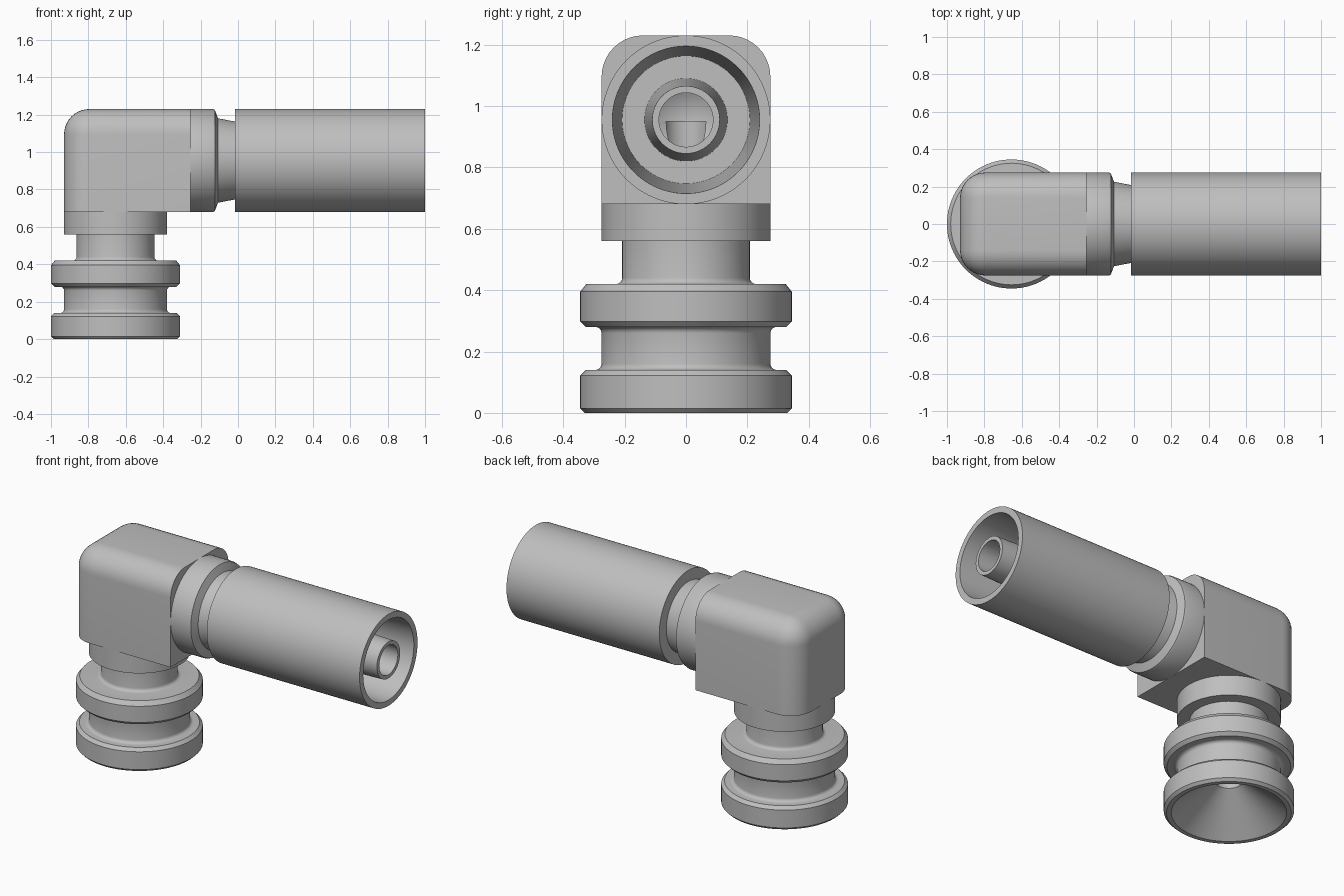
import bpy, bmesh, math
from mathutils import Matrix, Vector

cube = bpy.data.objects.get("Cube")
if cube:
    bpy.data.objects.remove(cube, do_unlink=True)

grey = bpy.data.materials.new("light grey")
grey.use_nodes = True
colour = (0.52, 0.52, 0.52, 1)
grey.diffuse_color = colour
grey.node_tree.nodes["Principled BSDF"].inputs["Base Color"].default_value = colour

AXIS_X, AXIS_Z = -0.655, 0.955        # stem centre line, barrel centre line
UPRIGHT = Matrix.Translation((AXIS_X, 0, 0))
SIDEWAYS = Matrix.Translation((0, 0, AXIS_Z)) @ Matrix.Rotation(math.pi / 2, 4, 'Y')


def finish(bm, name):
    bmesh.ops.recalc_face_normals(bm, faces=bm.faces)
    mesh = bpy.data.meshes.new(name)
    bm.to_mesh(mesh)
    bm.free()
    mesh.materials.append(grey)
    ob = bpy.data.objects.new(name, mesh)
    bpy.context.collection.objects.link(ob)
    return ob


def smooth(ob):
    bpy.ops.object.select_all(action='DESELECT')
    bpy.context.view_layer.objects.active = ob
    ob.select_set(True)
    bpy.ops.object.shade_smooth_by_angle(angle=math.radians(30))


def lathe(name, profile, place, closed=False):
    """Revolve (radius, height) points about z, then place the result."""
    bm = bmesh.new()
    verts = [bm.verts.new((r, 0, h)) for r, h in profile]
    pairs = list(zip(verts, verts[1:]))
    if closed:
        pairs.append((verts[-1], verts[0]))
    edges = [bm.edges.new(p) for p in pairs]
    bmesh.ops.spin(bm, geom=verts + edges, cent=(0, 0, 0), axis=(0, 0, 1),
                   angle=math.tau, steps=96, use_duplicate=False)
    bmesh.ops.remove_doubles(bm, verts=bm.verts, dist=1e-5)
    bm.transform(place)
    return finish(bm, name)


def fillet(r, h, size, start):
    """Quarter-round points about a centre, sweeping a quarter turn clockwise."""
    angles = [math.radians(start - 22.5 * i) for i in range(5)]
    return [(r + size * math.cos(a), h + size * math.sin(a)) for a in angles]


# Stem with two flanges and a flared mouth
F = 0.02
stem = lathe("flanged_stem", [
    (0.275, 0.68), (0.275, 0.56), (0.208, 0.56),
    *fillet(0.208 + F, 0.42 + F, F, 180)[:1],
    *fillet(0.208 + F, 0.42 + F, F, 180 + 90)[::-1][1:],
    (0.325, 0.42), (0.345, 0.395), (0.345, 0.298), (0.327, 0.28),
    *fillet(0.275 + F, 0.28 - F, F, 180)[::-1],
    *fillet(0.275 + F, 0.14 + F, F, 270)[::-1],
    (0.327, 0.14), (0.345, 0.122), (0.345, 0.015), (0.33, 0),
    (0.305, 0), (0.072, 0.19), (0.072, 0.68)], UPRIGHT)
smooth(stem)

# Collar and neck leading out of the elbow
collar = lathe("collar_and_neck", [
    (0.275, -0.255), *fillet(0.26, -0.135, 0.015, 0)[:1],
    (0.271, -0.124), (0.26, -0.12),
    *fillet(0.208 + F, -0.12 + F, F, 270)[::-1], (0.208, -0.015)], SIDEWAYS)
smooth(collar)

# Outer sleeve with tapered bore, and the tapered tube inside it
FLOOR = 0.15
sleeve = lathe("outer_sleeve", [
    (0.2, -0.015), (0.275, -0.015), (0.275, 1), (0.24, 1),
    (0.208, FLOOR), (0.135, FLOOR)], SIDEWAYS)
smooth(sleeve)
tube = lathe("inner_tube", [
    (0.135, FLOOR), (0.11, 1), (0.088, 1), (0.088, -0.255)], SIDEWAYS)
smooth(tube)

# Elbow block, rounded on top and at its closed end
low, high = Vector((-0.93, -0.275, 0.68)), Vector((-0.255, 0.275, 1.23))
bm = bmesh.new()
bmesh.ops.create_cube(bm, size=1)
for v in bm.verts:
    v.co = (low + high) / 2 + v.co * (high - low)


def is_rounded(edge):
    a, b = (v.co for v in edge.verts)
    mid = (a + b) / 2
    at_open_end = mid.x > high.x - 0.01
    at_bottom = mid.z < low.z + 0.01
    return not at_open_end and not at_bottom


bmesh.ops.bevel(bm, geom=[e for e in bm.edges if is_rounded(e)], offset=0.135,
                offset_type='OFFSET', segments=10, profile=0.5, affect='EDGES')
elbow = finish(bm, "elbow_block")

# Crossing bores drilled into the block
cutters = [
    lathe("stem_bore_cutter", [(0, 0.5), (0.072, 0.5), (0.072, 0.95), (0, 0.95)], UPRIGHT),
    lathe("barrel_bore_cutter", [(0, -0.1), (0.088, -0.1), (0.088, -0.61), (0, -0.66)], SIDEWAYS),
]
for cutter in cutters:
    cutter.hide_render = True
    cutter.hide_set(True)
    mod = elbow.modifiers.new(cutter.name, 'BOOLEAN')
    mod.operation = 'DIFFERENCE'
    mod.solver = 'EXACT'
    mod.object = cutter
bpy.context.view_layer.update()
depsgraph = bpy.context.evaluated_depsgraph_get()
drilled = bpy.data.meshes.new_from_object(elbow.evaluated_get(depsgraph))
elbow.modifiers.clear()
elbow.data = drilled
for cutter in cutters:
    bpy.data.objects.remove(cutter, do_unlink=True)
smooth(elbow)
